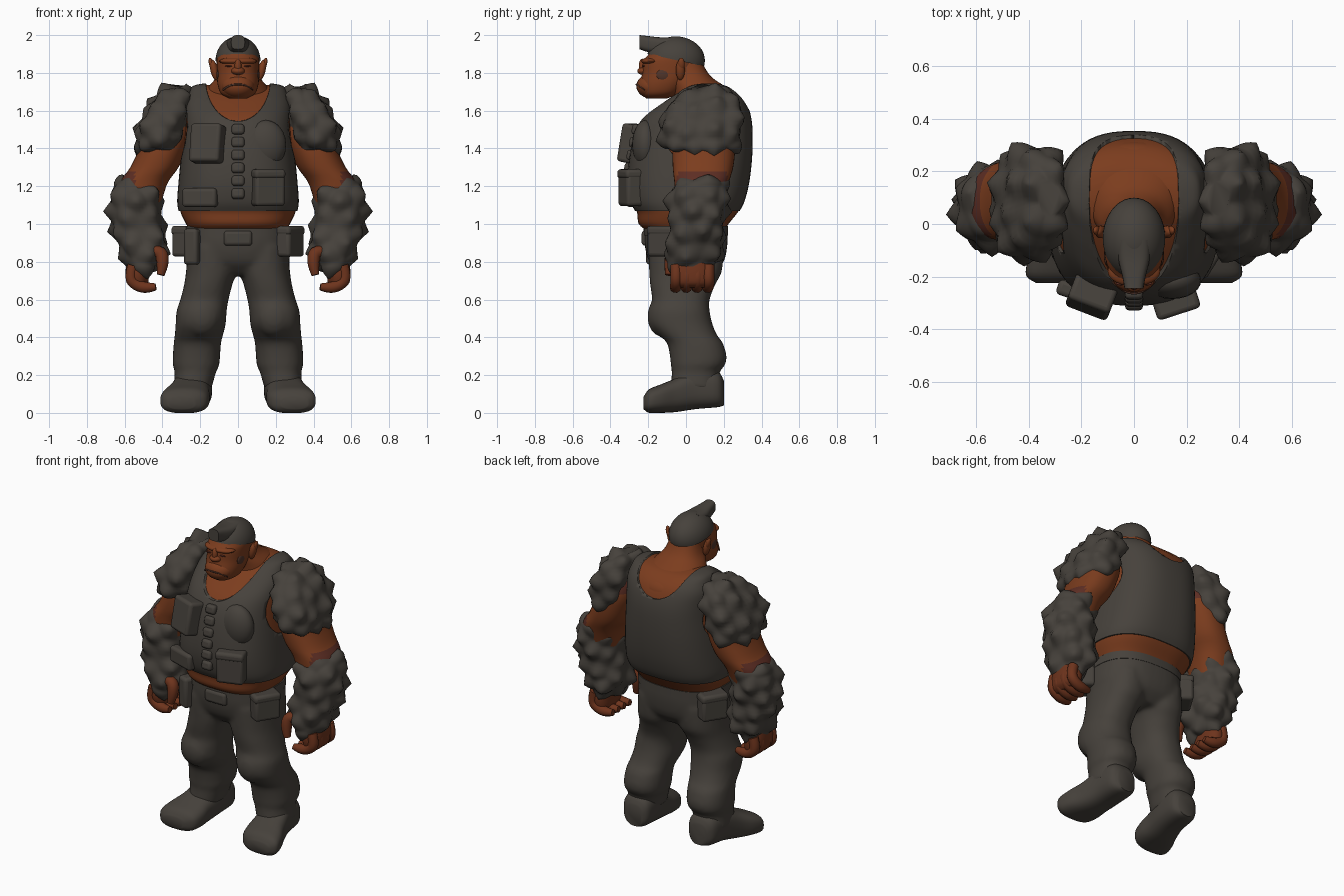
import bpy, bmesh, math, random
from mathutils import Matrix, Vector

random.seed(4)
if "Cube" in bpy.data.objects:
    bpy.data.objects.remove(bpy.data.objects["Cube"])


def material(name, rgb):
    m = bpy.data.materials.new(name)
    m.use_nodes = True
    m.diffuse_color = (*rgb, 1)
    m.node_tree.nodes["Principled BSDF"].inputs["Base Color"].default_value = (*rgb, 1)
    return m


CLOTH = material("charcoal", (0.062, 0.054, 0.045))
SKIN = material("rust_skin", (0.2, 0.046, 0.013))
DEEP = material("deep_rust", (0.155, 0.034, 0.012))
MAROON = material("maroon_skin", (0.11, 0.027, 0.017))
DARK = material("dark_marks", (0.08, 0.034, 0.022))


def select(ob):
    bpy.ops.object.select_all(action="DESELECT")
    bpy.context.view_layer.objects.active = ob
    ob.select_set(True)


def make(name, bm, mat, mirror=False, bevel=0, angle=50):
    bmesh.ops.recalc_face_normals(bm, faces=bm.faces)
    me = bpy.data.meshes.new(name)
    bm.to_mesh(me)
    bm.free()
    me.materials.append(mat)
    ob = bpy.data.objects.new(name, me)
    bpy.context.collection.objects.link(ob)
    select(ob)
    bpy.ops.object.shade_smooth_by_angle(angle=math.radians(angle))
    if bevel:
        b = ob.modifiers.new("Bevel", "BEVEL")
        b.width, b.segments = bevel, 3
    if mirror:
        ob.modifiers.new("Mirror", "MIRROR")
    return ob


def spline(rows, steps):
    """Catmull-Rom interpolation of cross-section rows."""
    out = []
    for i in range(len(rows) - 1):
        a, b, c, d = (rows[max(0, min(len(rows) - 1, i + k))] for k in (-1, 0, 1, 2))
        for s in range(steps):
            t = s / steps
            out.append([q + t / 2 * (r - p + t * (2 * p - 5 * q + 4 * r - e + t * (3 * (q - r) + e - p)))
                        for p, q, r, e in zip(a, b, c, d)])
    return out + [list(rows[-1])]


def loft(bm, rows, along="z", power=2.3, sides=40, steps=4):
    """Stack of rounded sections: position, then min and max on the two other axes."""
    rings = []
    for t, a0, a1, b0, b1 in spline(rows, steps):
        ring = []
        for k in range(sides):
            ang = 2 * math.pi * k / sides
            c, s = math.cos(ang), math.sin(ang)
            u = (a0 + a1) / 2 + (a1 - a0) / 2 * math.copysign(abs(c) ** (2 / power), c)
            v = (b0 + b1) / 2 + (b1 - b0) / 2 * math.copysign(abs(s) ** (2 / power), s)
            ring.append(bm.verts.new((u, v, t) if along == "z" else (u, t, v)))
        rings.append(ring)
    for r, q in zip(rings, rings[1:]):
        for k in range(sides):
            bm.faces.new((r[k], r[k - 1], q[k - 1], q[k]))
    bm.faces.new(rings[0])
    bm.faces.new(rings[-1])
    return bm


def ball(bm, loc, radii, seg=24, roll=0):
    bmesh.ops.create_uvsphere(bm, u_segments=seg, v_segments=seg // 2, radius=1,
                              matrix=Matrix.Translation(loc) @ Matrix.Rotation(math.radians(roll), 4, "Y")
                              @ Matrix.Diagonal((*radii, 1)))
    return bm


def box(bm, loc, size, tilt=0, turn=0):
    m = (Matrix.Translation(loc) @ Matrix.Rotation(math.radians(turn), 4, "Z")
         @ Matrix.Rotation(math.radians(tilt), 4, "X") @ Matrix.Diagonal((*size, 1)))
    bmesh.ops.create_cube(bm, size=1, matrix=m)
    return bm


def tube(name, points, radius, mat, mirror=False):
    cu = bpy.data.curves.new(name, "CURVE")
    cu.dimensions, cu.bevel_depth, cu.bevel_resolution, cu.use_fill_caps = "3D", radius, 3, True
    sp = cu.splines.new("NURBS")
    sp.points.add(len(points) - 1)
    for p, co in zip(sp.points, points):
        p.co = (*co, 1)
    sp.points[-1].radius = 0.6
    sp.use_endpoint_u, sp.order_u, sp.resolution_u = True, 3, 5
    ob = bpy.data.objects.new(name, cu)
    bpy.context.collection.objects.link(ob)
    ob.data.materials.append(mat)
    select(ob)
    bpy.ops.object.convert(target="MESH")
    ob = bpy.context.object
    bpy.ops.object.shade_smooth_by_angle(angle=math.radians(60))
    if mirror:
        ob.modifiers.new("Mirror", "MIRROR")


def tufts(bm, height=0.047, reach=0.075, gap=0.092):
    """Raise pointed clumps at scattered points."""
    bmesh.ops.recalc_face_normals(bm, faces=bm.faces)
    bm.normal_update()
    seeds = []
    for v in random.sample(list(bm.verts), len(bm.verts)):
        if all((v.co - s).length > gap for s, _ in seeds):
            seeds.append((v.co.copy(), height * random.uniform(0.55, 1.1)))
    moves = [(v, v.normal * max(h * max(0, 1 - (v.co - s).length / reach) ** 1.2 for s, h in seeds))
             for v in bm.verts]
    for v, d in moves:
        v.co += d
    return bm


# Torso and vest: half width, front and back at each height
torso = [(1.07, .315, -.27, .285), (1.12, .322, -.295, .31), (1.22, .315, -.31, .335),
         (1.35, .303, -.30, .35), (1.48, .29, -.272, .353), (1.57, .285, -.222, .344),
         (1.64, .28, -.14, .322), (1.69, .262, -.07, .29), (1.73, .24, 0, .235), (1.745, .175, .06, .17)]
vest = make("vest", loft(bmesh.new(), [(z, -w, w, f, b) for z, w, f, b in torso], power=2.6, sides=64), CLOTH)
skin_rows = [(.96, -.25, .25, -.2, .2), (1.0, -.275, .275, -.25, .225)]
skin_rows += [(z - .008, .011 - w, w - .011, f + .011, b - .011) for z, w, f, b in torso]
make("body", loft(bmesh.new(), skin_rows, power=2.6, sides=64), SKIN)


def cut(target, loc, radii, depth, rot):
    bm = bmesh.new()
    bmesh.ops.create_cone(bm, cap_ends=True, segments=48, radius1=1, radius2=1, depth=1,
                          matrix=Matrix.Translation(loc) @ rot @ Matrix.Diagonal((*radii, depth, 1)))
    cutter = make("cutter", bm, CLOTH)
    cutter.hide_render = True
    mod = target.modifiers.new("Cut", "BOOLEAN")
    mod.operation, mod.solver, mod.object = "DIFFERENCE", "EXACT", cutter
    select(target)
    bpy.ops.object.modifier_apply(modifier=mod.name)
    bpy.data.objects.remove(cutter)


# Neckline and armholes
cut(vest, (0, .05, 1.77), (.172, .2), 2, Matrix.Rotation(math.radians(95), 4, "X"))
for side in (-1, 1):
    cut(vest, (side * .47, .05, 1.47), (.15, .16), .5, Matrix.Rotation(math.pi / 2, 4, "Y"))

# Vest details
bm = bmesh.new()
box(bm, (-.16, -.275, 1.425), (.17, .11, .205), -10, -21)
box(bm, (.155, -.28, 1.19), (.165, .12, .19), 0, 18)
box(bm, (.155, -.284, 1.265), (.172, .122, .05), 0, 18)
box(bm, (-.2, -.265, 1.14), (.19, .06, .1), 0, -18)
make("vest_pockets", bm, CLOTH, bevel=.018)
make("chest_pad", ball(bmesh.new(), (.145, -.215, 1.42), (.11, .07, .13)), CLOTH)
bm = bmesh.new()
for i in range(6):
    z = 1.16 + i * .068
    box(bm, (0, -.302 + max(0, z - 1.3) * .2, z), (.068, .05, .055), -10)
make("vest_buttons", bm, CLOTH, bevel=.016)

# Trousers: hips, legs and knee pads blended into one skin
bm = loft(bmesh.new(), [(1.0, -.272, .272, -.22, .22), (.9, -.275, .275, -.22, .22),
                        (.8, -.27, .27, -.195, .2), (.73, -.2, .2, -.13, .14)], power=2.5)
leg = [(.88, .01, .265, -.2, .2), (.75, .01, .275, -.195, .19), (.68, .03, .285, -.19, .155),
       (.60, .05, .305, -.18, .125), (.54, .06, .325, -.195, .125), (.47, .065, .33, -.19, .14),
       (.41, .08, .335, -.14, .165), (.37, .09, .34, -.1, .195), (.3, .095, .345, -.085, .215),
       (.25, .1, .345, -.08, .205), (.22, .115, .335, -.075, .18), (.13, .14, .34, -.08, .17)]
for side in (-1, 1):
    loft(bm, [(z, *sorted((side * a, side * b)), c, d) for z, a, b, c, d in leg])
    ball(bm, (side * .19, -.12, .51), (.1, .085, .11))
trousers = make("trousers", bm, CLOTH)
rm = trousers.modifiers.new("Blend", "REMESH")
rm.mode, rm.voxel_size, rm.use_smooth_shade = "VOXEL", .015, True
trousers.modifiers.new("Soften", "SMOOTH").iterations = 4

# Belt, buckle and pouches: one forward on the left hip, one rearward on the right
make("belt", loft(bmesh.new(), [(.94, -.277, .277, -.224, .223), (.99, -.277, .277, -.224, .223)],
                  power=2.5, steps=1), CLOTH)
bm = bmesh.new()
box(bm, (0, -.215, .925), (.15, .04, .08))
box(bm, (-.235, -.155, .88), (.08, .1, .19), 0, -25)
for x, y in ((.27, -.115), (-.27, .12)):
    box(bm, (x, y, .905), (.1, .16, .155), 0, -32)
    box(bm, (x, y, .965), (.106, .166, .05), 0, -32)
make("belt_pouches", bm, CLOTH, bevel=.018)

# Boots
boot = [(.2, .17, .28, .04, .17), (.165, .14, .32, .03, .22), (.05, .138, .337, .02, .23),
        (-.05, .15, .365, .005, .185), (-.13, .15, .4, 0, .152), (-.195, .17, .41, 0, .125),
        (-.225, .23, .37, .02, .085)]
make("boots", loft(bmesh.new(), boot, along="y", power=2.7), CLOTH, mirror=True)

# Arms, darker where they meet the fur
arm = [(1.66, .25, .42, 0, .2), (1.5, .25, .51, -.05, .255), (1.4, .275, .525, -.07, .26),
       (1.3, .315, .57, -.07, .25), (1.2, .38, .63, -.06, .22), (1.0, .43, .62, -.05, .16),
       (.85, .46, .59, -.06, .12), (.75, .47, .595, -.08, .14), (.69, .475, .59, -.07, .135),
       (.665, .49, .565, -.05, .12)]
arms = make("arms", loft(bmesh.new(), arm), SKIN, mirror=True)
for m in (MAROON, DEEP):
    arms.data.materials.append(m)
for f in arms.data.polygons:
    x, y, z = f.center
    if z > 1.5 and y > .03 or 1.2 < z < 1.27 and x > .54:
        f.material_index = 1
    elif z < .85:
        f.material_index = 2

# Fur on shoulders and forearms
shoulder = [(1.715, .29, .36, .03, .165), (1.685, .275, .41, -.03, .24), (1.6, .268, .48, -.105, .283),
            (1.5, .285, .522, -.125, .28), (1.42, .32, .527, -.11, .272), (1.395, .36, .51, -.06, .24)]
make("shoulder_fur", tufts(loft(bmesh.new(), shoulder, sides=60, steps=5)), CLOTH, True, angle=70)
forearm = [(1.24, .5, .61, .02, .16), (1.215, .45, .645, -.035, .2), (1.15, .42, .66, -.075, .205),
           (1.05, .41, .663, -.08, .195), (.93, .393, .64, -.085, .183), (.84, .405, .61, -.095, .17),
           (.775, .45, .58, -.085, .11), (.752, .49, .56, -.05, .08)]
make("forearm_fur", tufts(loft(bmesh.new(), forearm, sides=60, steps=6)), CLOTH, True, angle=70)

# Fingers and thumbs
for i in range(4):
    y = -.052 + i * .057
    tube("finger", [(.555, y, .78), (.575, y, .715), (.54, y, .675), (.48, y - .005, .66), (.435, y - .01, .668)],
         .031, DEEP, True)
tube("thumb", [(.49, -.05, .84), (.41, -.07, .87), (.395, -.085, .79), (.41, -.09, .73)], .034, DEEP, True)

# Neck and head
make("neck", loft(bmesh.new(), [(1.58, -.2, .2, -.06, .32), (1.66, -.19, .19, -.06, .3),
                                (1.72, -.16, .16, -.07, .22), (1.77, -.12, .12, -.09, .145),
                                (1.81, -.102, .102, -.1, .11), (1.86, -.09, .09, -.1, .085)]), SKIN)
head = [(1.665, -.05, .05, -.21, -.1), (1.69, -.09, .09, -.235, -.04), (1.74, -.108, .108, -.243, .01),
        (1.8, -.112, .112, -.232, .05), (1.86, -.113, .113, -.228, .07), (1.89, -.109, .109, -.205, .075),
        (1.92, -.098, .098, -.18, .07), (1.97, -.05, .05, -.12, .02)]
make("head", loft(bmesh.new(), head, power=2.25), SKIN)
bm = ball(bmesh.new(), (0, -.185, 1.73), (.088, .078, .065))
ball(bm, (0, -.222, 1.81), (.036, .036, .022))
ball(bm, (0, -.232, 1.835), (.018, .018, .04))
ball(bm, (0, -.18, 1.862), (.1, .057, .022))
make("muzzle_nose_brow", bm, SKIN)
bm = ball(bmesh.new(), (.126, -.03, 1.815), (.02, .024, .055), roll=12)
ball(bm, (.14, -.025, 1.845), (.013, .018, .036), roll=15)
make("ears", bm, SKIN, mirror=True)
tube("mouth", [(-.08, -.22, 1.71), (-.05, -.25, 1.734), (0, -.267, 1.74),
               (.05, -.25, 1.734), (.08, -.22, 1.71)], .005, DARK)
make("eyes", ball(bmesh.new(), (.05, -.226, 1.836), (.019, .007, .004)), MAROON, mirror=True)
make("cheek_marks", ball(bmesh.new(), (.105, -.12, 1.79), (.009, .037, .03)), DARK, mirror=True)

# Hair cap and forward quiff
bm = ball(bmesh.new(), (0, -.055, 1.865), (.119, .155, .128), 40)
bmesh.ops.bisect_plane(bm, geom=bm.verts[:] + bm.edges[:] + bm.faces[:], plane_co=(0, -.2, 1.9),
                       plane_no=Vector((0, .22, 1)), clear_inner=True)
make("hair_cap", bm, CLOTH)
quiff = [(-.245, -.036, .036, 1.925, 2.0), (-.2, -.044, .044, 1.91, 1.995),
         (-.13, -.06, .06, 1.9, 1.988), (-.06, -.06, .06, 1.92, 1.99)]
make("hair_quiff", loft(bmesh.new(), quiff, along="y", power=3, sides=32), CLOTH)
